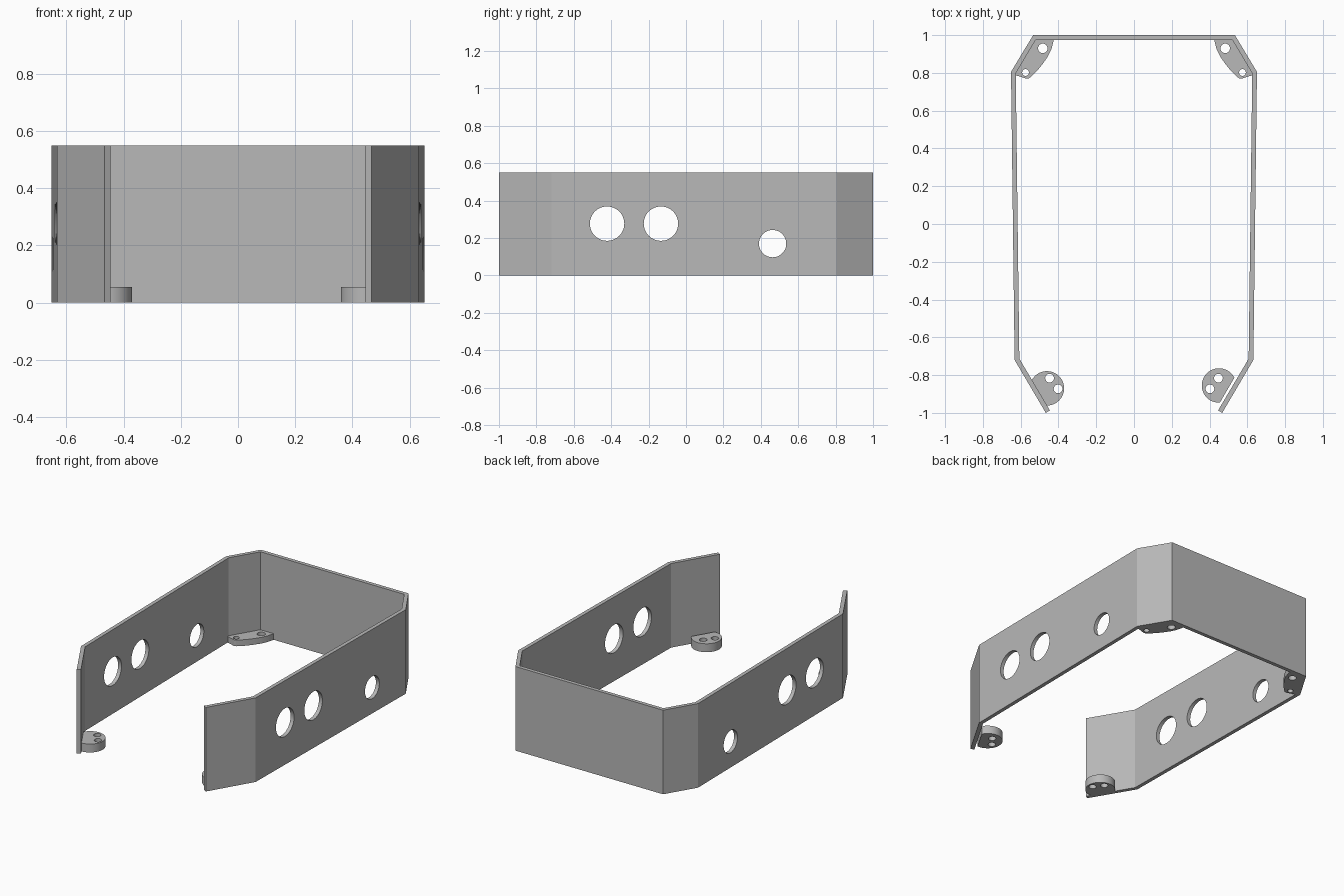
import bpy, bmesh
from math import sin, cos, atan2, radians
from mathutils import Matrix

if "Cube" in bpy.data.objects:
    bpy.data.objects.remove(bpy.data.objects["Cube"])

HEIGHT = 0.55
grey = bpy.data.materials.new("plain_grey")
grey.use_nodes = True
grey.diffuse_color = (0.48, 0.48, 0.48, 1)
grey.node_tree.nodes["Principled BSDF"].inputs["Base Color"].default_value = (0.48, 0.48, 0.48, 1)


def finish_mesh(name, bm):
    bmesh.ops.recalc_face_normals(bm, faces=bm.faces)
    mesh = bpy.data.meshes.new(name)
    bm.to_mesh(mesh)
    bm.free()
    mesh.materials.append(grey)
    ob = bpy.data.objects.new(name, mesh)
    bpy.context.collection.objects.link(ob)
    return ob


def prism(name, outline, height):
    """Extrude a flat outline upward from the ground."""
    bm = bmesh.new()
    base = bm.faces.new([bm.verts.new((x, y, 0)) for x, y in outline])
    top = bmesh.ops.extrude_face_region(bm, geom=[base])["geom"]
    bmesh.ops.translate(bm, vec=(0, 0, height),
                        verts=[v for v in top if isinstance(v, bmesh.types.BMVert)])
    return finish_mesh(name, bm)


def drill(ob, centre, radius, axis, depth):
    """Cut a round hole and remove the cutter afterwards."""
    bm = bmesh.new()
    turn = Matrix.Rotation(radians(90), 4, 'Y') if axis == 'X' else Matrix()
    bmesh.ops.create_cone(bm, cap_ends=True, segments=48, radius1=radius, radius2=radius,
                          depth=depth, matrix=Matrix.Translation(centre) @ turn)
    cutter = finish_mesh("hole_cutter", bm)
    cutter.hide_render = True
    mod = ob.modifiers.new("hole", 'BOOLEAN')
    mod.operation, mod.solver, mod.object = 'DIFFERENCE', 'EXACT', cutter
    bpy.context.view_layer.objects.active = ob
    bpy.ops.object.modifier_apply(modifier=mod.name)
    bpy.data.objects.remove(cutter)


def smooth(ob):
    bpy.ops.object.select_all(action='DESELECT')
    ob.select_set(True)
    bpy.context.view_layer.objects.active = ob
    bpy.ops.object.shade_smooth_by_angle(angle=radians(20))


# Bent wall: outer and inner half paths, mirrored into an open loop
outer = [(0.467, -1.0), (0.632, -0.72), (0.651, 0.805), (0.534, 1.0)]
inner = [(0.445, -0.987), (0.607, -0.713), (0.626, 0.798), (0.52, 0.975)]


def mirrored(path):
    return path + [(-x, y) for x, y in reversed(path)]


wall = prism("bent_wall", mirrored(outer) + mirrored(inner)[::-1], HEIGHT)

# Round openings through both sides
for y, z, r in [(-0.422, 0.277, 0.092), (-0.134, 0.277, 0.092), (0.463, 0.17, 0.073)]:
    drill(wall, (0, y, z), r, 'X', 3)
smooth(wall)

# Mounting tabs at the four bent corners
back_outline = [(0.425, 0.985), (0.427, 0.965), (0.437, 0.926), (0.457, 0.885), (0.484, 0.847),
                (0.513, 0.811), (0.542, 0.783), (0.555, 0.772), (0.569, 0.769),
                (0.625, 0.787), (0.638, 0.803), (0.529, 0.985)]
facing = atan2(0.5, -0.86)
for side, word, cx, cy in [(1, "left", 0.45, -0.855), (-1, "right", 0.461, -0.87)]:
    back = prism("back_" + word + "_tab", [(side * x, y) for x, y in back_outline], 0.04)
    drill(back, (side * 0.483, 0.93, 0), 0.025, 'Z', 0.5)
    drill(back, (side * 0.574, 0.802, 0), 0.018, 'Z', 0.5)
    smooth(back)

    arc = [facing + radians(-123 + 246 * i / 40) for i in range(41)]
    front = prism("front_" + word + "_tab",
                  [(side * (cx + 0.091 * cos(a)), cy + 0.091 * sin(a)) for a in arc], 0.055)
    drill(front, (side * 0.447, -0.816, 0), 0.023, 'Z', 0.5)
    drill(front, (side * 0.402, -0.873, 0), 0.023, 'Z', 0.5)
    smooth(front)
